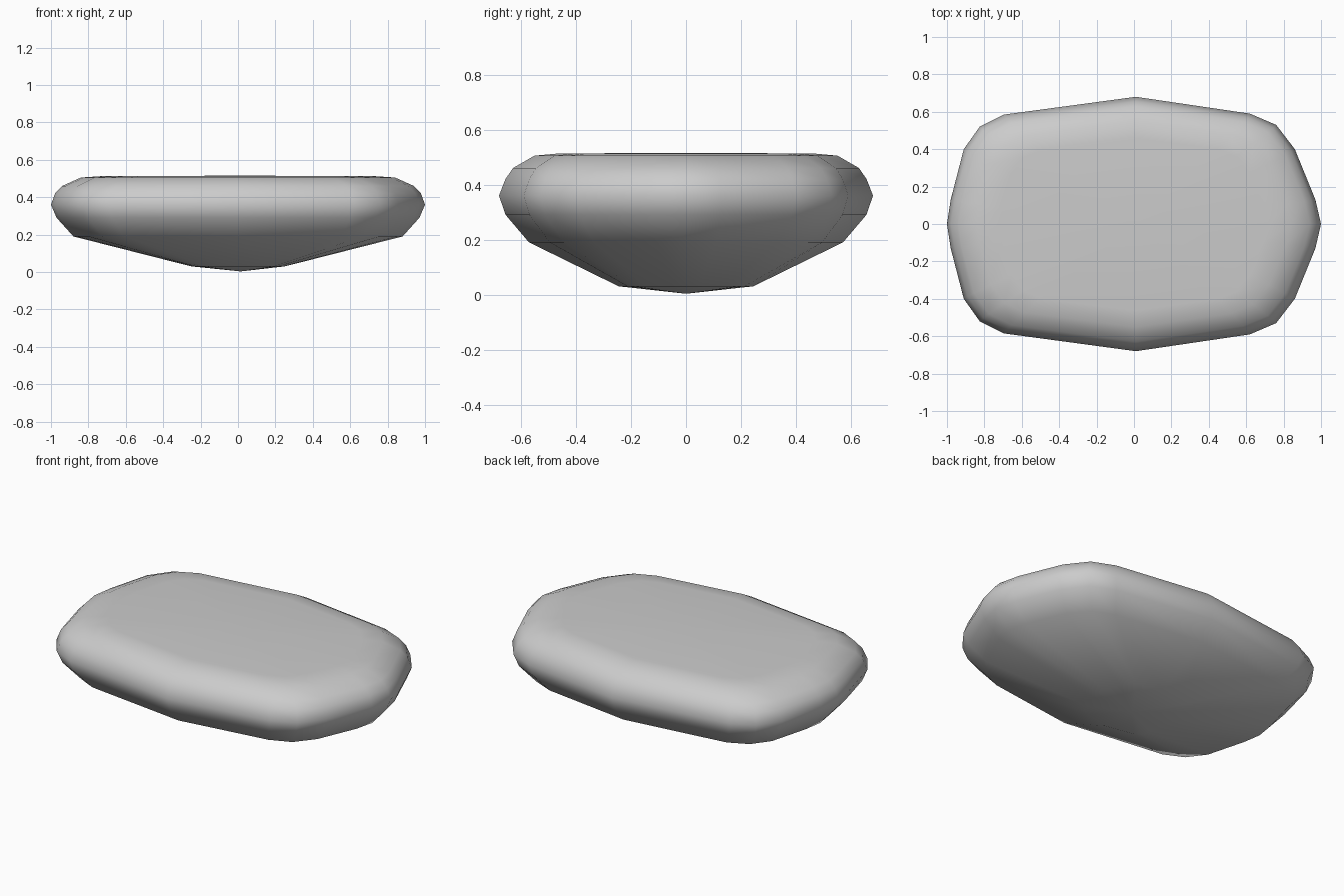
import bpy, bmesh

if "Cube" in bpy.data.objects:
    bpy.data.objects.remove(bpy.data.objects["Cube"])

# Widest outline of the stone, seen from above, clockwise from the back
half = [(0.01, 0.68), (0.62, 0.59), (0.76, 0.53), (0.86, 0.40), (0.97, 0.13), (1.0, 0.0)]
left = [(-0.98, 0.13), (-0.91, 0.40), (-0.825, 0.52), (-0.695, 0.585)]
outline = (half + [(x, -y) for x, y in reversed(half[:-1])]
           + [(x, -y) for x, y in reversed(left)] + [(-1.0, 0.0)] + left)

# Height, width scale and depth scale of each layer
layers = [(0.03, 0.25, 0.36), (0.19, 0.88, 0.84), (0.29, 0.97, 0.965),
          (0.36, 1.0, 1.0), (0.42, 0.978, 0.965), (0.46, 0.94, 0.925),
          (0.505, 0.84, 0.81), (0.513, 0.72, 0.68)]

bm = bmesh.new()
rings = [[bm.verts.new((x * sx, y * sy, z)) for x, y in outline] for z, sx, sy in layers]
n = len(outline)

# Sides
for a, b in zip(rings, rings[1:]):
    for i in range(n):
        j = (i + 1) % n
        bm.faces.new((a[i], a[j], b[j], b[i]))

# Shallow point underneath and nearly flat top
for ring, z in ((rings[0], 0.003), (rings[-1], 0.515)):
    tip = bm.verts.new((0.015, 0, z))
    for i in range(n):
        bm.faces.new((ring[i], ring[(i + 1) % n], tip))

bmesh.ops.recalc_face_normals(bm, faces=bm.faces)
for f in bm.faces:
    f.smooth = True

mesh = bpy.data.meshes.new("flat_stone")
bm.to_mesh(mesh)
bm.free()
stone = bpy.data.objects.new("flat_stone", mesh)
bpy.context.collection.objects.link(stone)
